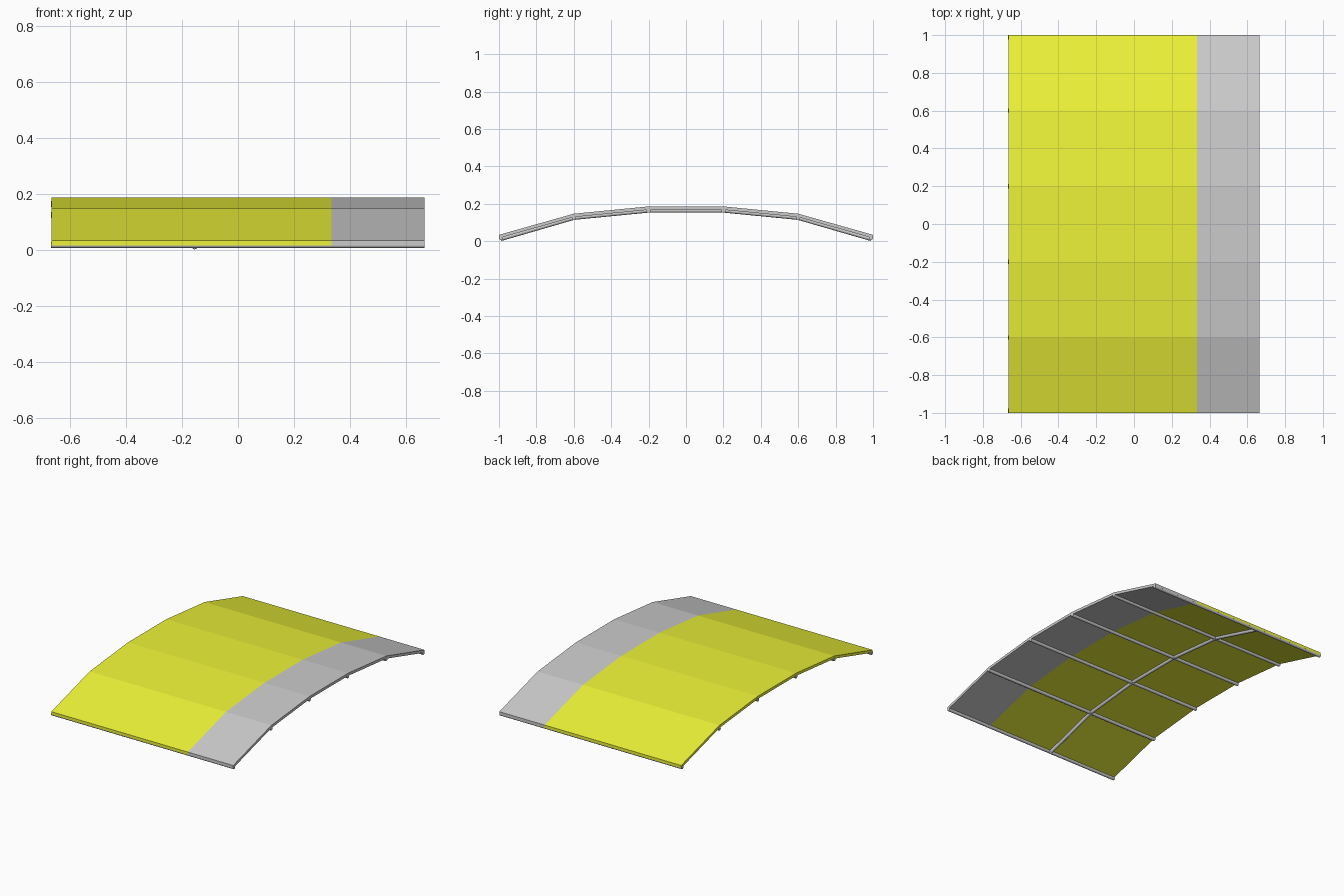
import bpy, bmesh
from mathutils import Vector

if "Cube" in bpy.data.objects:
    bpy.data.objects.remove(bpy.data.objects["Cube"])

# Roof crown line (y, z) shared by the skin and the frame
CROWN = [(-1, .034), (-.6, .147), (-.2, .186), (.2, .186), (.6, .147), (1, .034)]
THICK = .018
HALF = .665
SPLIT = .333
R = .011


def material(name, color):
    m = bpy.data.materials.new(name)
    m.diffuse_color = color
    m.use_nodes = True
    m.node_tree.nodes["Principled BSDF"].inputs["Base Color"].default_value = m.diffuse_color
    return m


def add_object(name, bm, mat=None):
    bmesh.ops.recalc_face_normals(bm, faces=bm.faces)
    me = bpy.data.meshes.new(name)
    bm.to_mesh(me)
    bm.free()
    if mat:
        me.materials.append(mat)
    ob = bpy.data.objects.new(name, me)
    bpy.context.collection.objects.link(ob)
    return ob


def skin(name, x0, x1, mat=None):
    """Faceted curved sheet extruded across x."""
    outline = CROWN + [(y, z - THICK) for y, z in reversed(CROWN)]
    bm = bmesh.new()
    face = bm.faces.new([bm.verts.new((x0, y, z)) for y, z in outline])
    ext = bmesh.ops.extrude_face_region(bm, geom=[face])
    verts = [v for v in ext["geom"] if isinstance(v, bmesh.types.BMVert)]
    bmesh.ops.translate(bm, verts=verts, vec=(x1 - x0, 0, 0))
    return add_object(name, bm, mat)


def tube(name, a, b, r):
    """Round bar from a to b."""
    a, b = Vector(a), Vector(b)
    bm = bmesh.new()
    bmesh.ops.create_cone(bm, cap_ends=True, segments=12, radius1=r, radius2=r,
                          depth=(b - a).length)
    ob = add_object(name, bm)
    for p in ob.data.polygons:
        p.use_smooth = len(p.vertices) == 4
    ob.location = (a + b) / 2
    ob.rotation_euler = (b - a).to_track_quat('Z', 'Y').to_euler()
    return ob


# Covering sheet in two colours
skin("yellow_sheet", -HALF, SPLIT, material("yellow", (.85, .9, .04, 1)))
skin("grey_sheet", SPLIT, HALF)

# Cross bars under every fold
for i, (y, z) in enumerate(CROWN):
    yy = max(-1 + R, min(1 - R, y))
    zz = z - .023 if abs(y) < 1 else z - .017
    tube(f"cross_bar_{i}", (-HALF - .002, yy, zz), (HALF, yy, zz), R)

# Lengthwise rib following the folds
for i, (p, q) in enumerate(zip(CROWN, CROWN[1:])):
    a, b = [(-.155, y * (.99 if abs(y) == 1 else 1), z - .022) for y, z in (p, q)]
    tube(f"long_rib_{i}", a, b, R)
